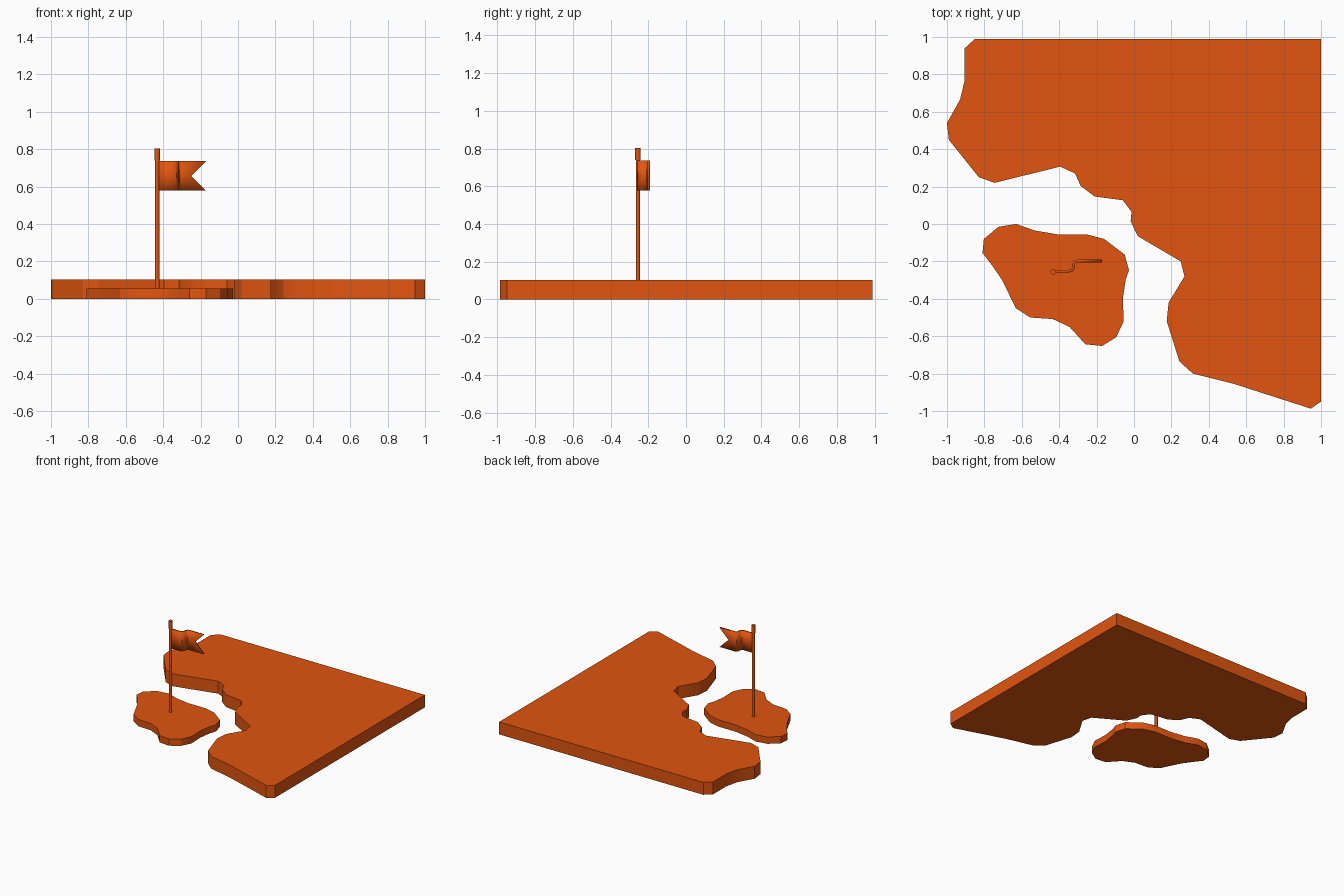
import bpy, bmesh, math

if "Cube" in bpy.data.objects:
    bpy.data.objects.remove(bpy.data.objects["Cube"])

mat = bpy.data.materials.new("orange")
mat.diffuse_color = (0.75, 0.09, 0.005, 1)
mat.use_nodes = True
mat.node_tree.nodes["Principled BSDF"].inputs["Base Color"].default_value = mat.diffuse_color


def finish(name, bm):
    bmesh.ops.recalc_face_normals(bm, faces=bm.faces)
    mesh = bpy.data.meshes.new(name)
    bm.to_mesh(mesh)
    bm.free()
    obj = bpy.data.objects.new(name, mesh)
    bpy.context.collection.objects.link(obj)
    mesh.materials.append(mat)
    bpy.ops.object.select_all(action='DESELECT')
    obj.select_set(True)
    bpy.context.view_layer.objects.active = obj
    bpy.ops.object.shade_smooth_by_angle(angle=math.radians(30))
    return obj


def slab(name, outline, height):
    bm = bmesh.new()
    face = bm.faces.new([bm.verts.new((x, y, 0)) for x, y in outline])
    ext = bmesh.ops.extrude_face_region(bm, geom=[face], use_keep_orig=True)
    top = [v for v in ext["geom"] if isinstance(v, bmesh.types.BMVert)]
    bmesh.ops.translate(bm, verts=top, vec=(0, 0, height))
    return finish(name, bm)


# Mainland with a bay cut into its front left coast
slab("mainland", [
    (1, 0.99), (-0.85, 0.99), (-0.905, 0.94), (-0.905, 0.77), (-0.93, 0.665),
    (-1, 0.54), (-0.99, 0.45), (-0.83, 0.25), (-0.745, 0.22), (-0.395, 0.307),
    (-0.315, 0.27), (-0.285, 0.203), (-0.21, 0.147), (-0.06, 0.127),
    (-0.013, 0.065), (-0.018, 0.015), (0.02, -0.065), (0.25, -0.2),
    (0.27, -0.28), (0.185, -0.42), (0.175, -0.52), (0.243, -0.735),
    (0.315, -0.8), (0.535, -0.855), (0.945, -0.987), (1, -0.95)], 0.102)

# Island in the bay
slab("island", [
    (-0.725, -0.015), (-0.63, 0), (-0.53, -0.035), (-0.41, -0.055),
    (-0.255, -0.055), (-0.16, -0.08), (-0.05, -0.163), (-0.027, -0.247),
    (-0.045, -0.3), (-0.06, -0.4), (-0.055, -0.52), (-0.095, -0.605),
    (-0.17, -0.652), (-0.26, -0.643), (-0.345, -0.55), (-0.435, -0.508),
    (-0.555, -0.5), (-0.632, -0.45), (-0.705, -0.3), (-0.76, -0.22),
    (-0.81, -0.155), (-0.803, -0.08)], 0.056)


# Flagpole and its wider cap
def rod(name, radius, z0, z1):
    bm = bmesh.new()
    bmesh.ops.create_cone(bm, cap_ends=True, segments=16, radius1=radius,
                          radius2=radius, depth=z1 - z0)
    bmesh.ops.translate(bm, verts=bm.verts, vec=(-0.432, -0.255, (z0 + z1) / 2))
    finish(name, bm)


rod("flagpole", 0.0115, 0.05, 0.75)
rod("flagpole_cap", 0.015, 0.74, 0.803)

# Swallowtail flag with an S-shaped fold
path = [(-0.43, -0.253), (-0.35, -0.253), (-0.333, -0.248), (-0.325, -0.236),
        (-0.324, -0.215), (-0.317, -0.203), (-0.302, -0.198), (-0.17, -0.198)]
bm = bmesh.new()
columns = []
for i, (x, y) in enumerate(path):
    mid_x = -0.25 if i == len(path) - 1 else x
    columns.append([bm.verts.new(p) for p in
                    ((x, y, 0.578), (mid_x, y, 0.657), (x, y, 0.736))])
for a, b in zip(columns, columns[1:]):
    for k in range(2):
        bm.faces.new((a[k], b[k], b[k + 1], a[k + 1]))
flag = finish("flag", bm)
solid = flag.modifiers.new("thickness", 'SOLIDIFY')
solid.thickness = 0.014
solid.offset = 0
